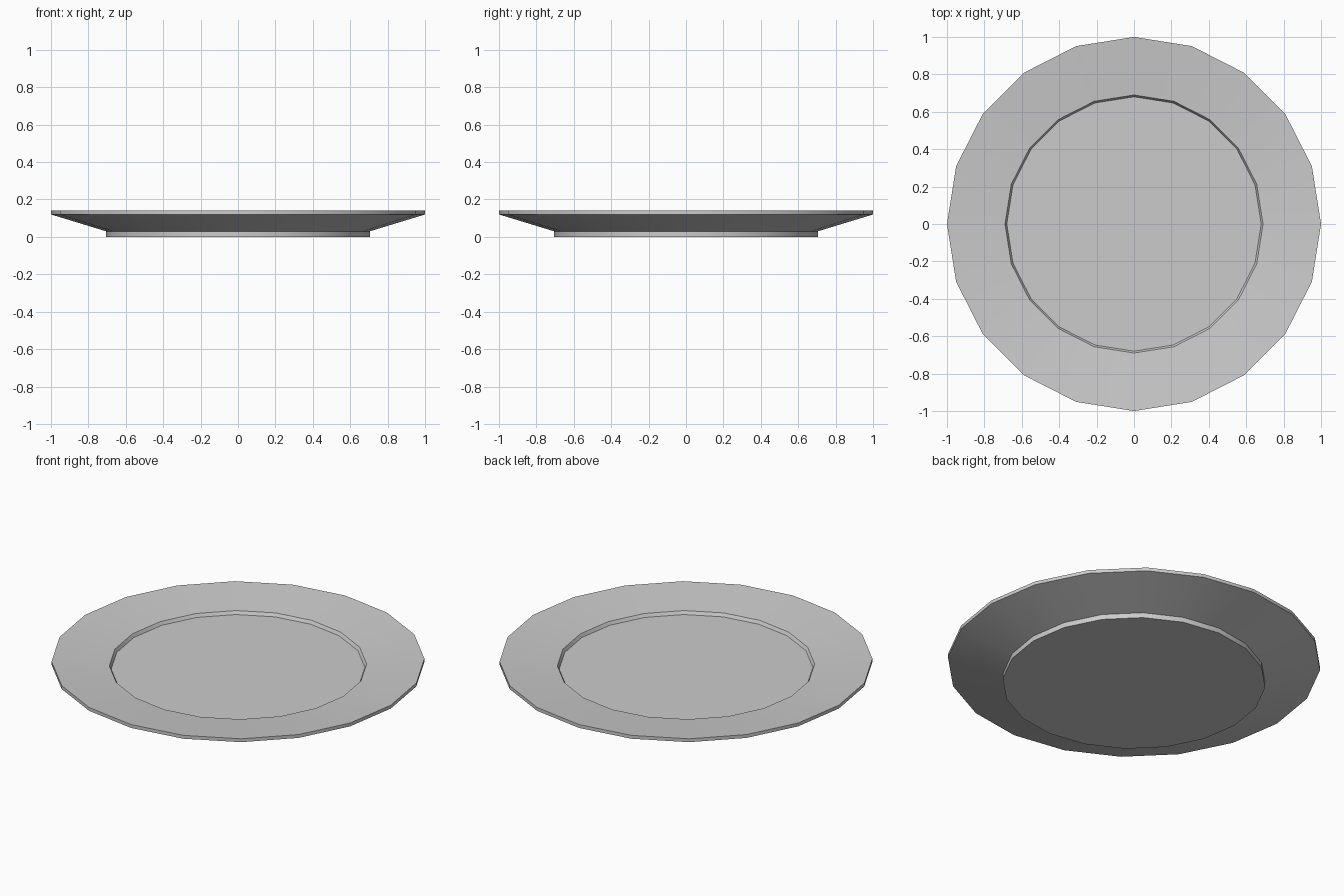
import bpy, bmesh
from math import cos, sin, pi, radians

if "Cube" in bpy.data.objects:
    bpy.data.objects.remove(bpy.data.objects["Cube"])

SIDES = 20

# plate profile (radius, height), from underside of the foot over the rim to the floor of the well
profile = [
    (0.705, 0.0), (0.705, 0.03),   # foot
    (1.0, 0.12), (1.0, 0.14),      # flared underside and rim edge
    (0.69, 0.111), (0.68, 0.092),  # rim top and step into the well
]

bm = bmesh.new()
rings = [[bm.verts.new((r * cos(2 * pi * i / SIDES), r * sin(2 * pi * i / SIDES), z))
          for i in range(SIDES)] for r, z in profile]
for low, high in zip(rings, rings[1:]):
    for i in range(SIDES):
        j = (i + 1) % SIDES
        bm.faces.new((low[i], low[j], high[j], high[i]))

# flat base and well floor
bm.faces.new(rings[0][::-1])
bm.faces.new(rings[-1])
bmesh.ops.recalc_face_normals(bm, faces=bm.faces)

mesh = bpy.data.meshes.new("plate")
bm.to_mesh(mesh)
bm.free()
plate = bpy.data.objects.new("plate", mesh)
bpy.context.collection.objects.link(plate)

# smooth round the circumference, crisp profile edges
bpy.context.view_layer.objects.active = plate
plate.select_set(True)
bpy.ops.object.shade_smooth_by_angle(angle=radians(25))
